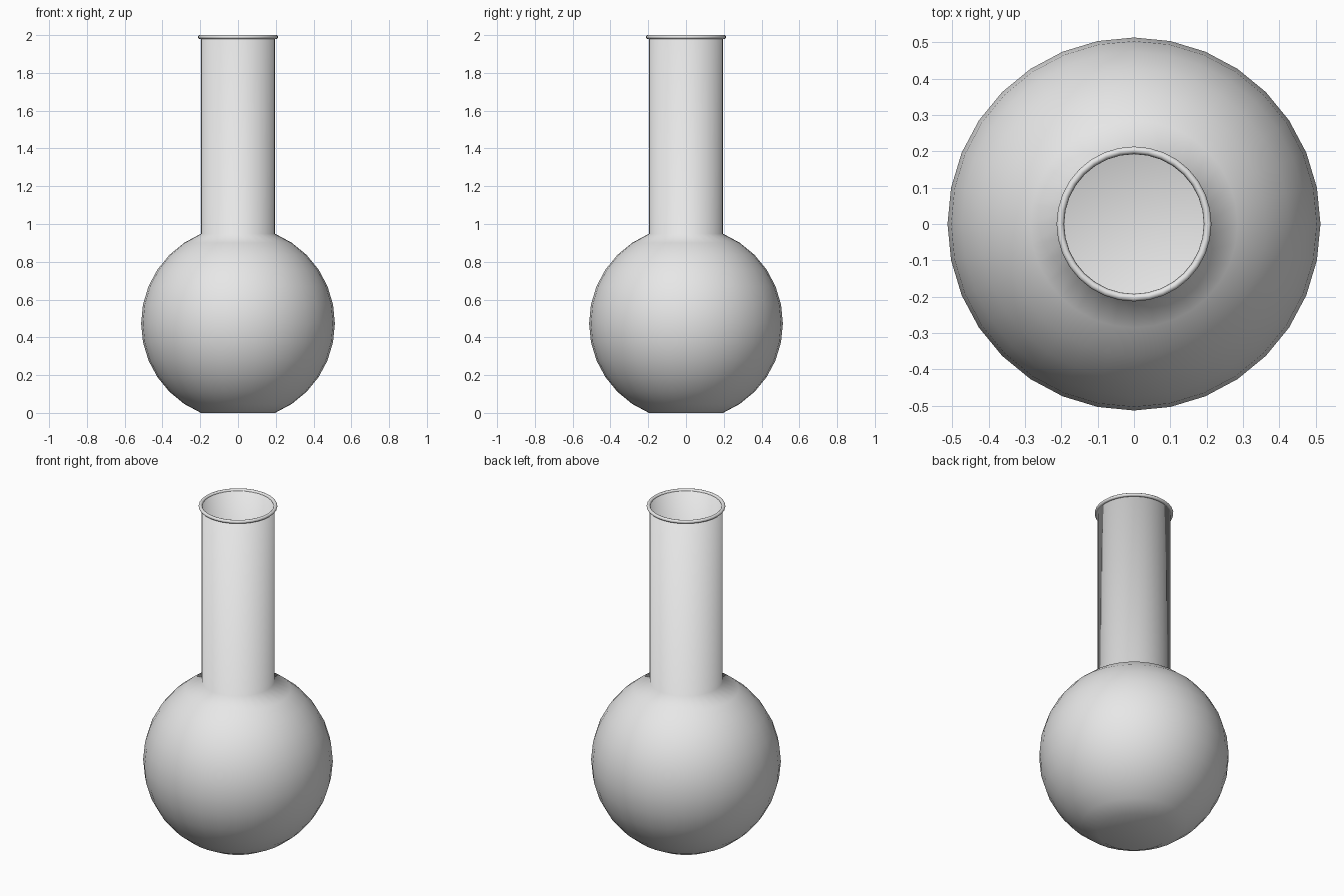
import bpy
import bmesh
from math import sin, cos, pi, radians

cube = bpy.data.objects.get("Cube")
if cube:
    bpy.data.objects.remove(cube)

SEGMENTS = 32
CENTRE_Z = 0.474

glass = bpy.data.materials.new("pale_grey")
glass.use_nodes = True
colour = (0.8, 0.8, 0.8, 1)
glass.diffuse_color = colour
glass.node_tree.nodes["Principled BSDF"].inputs["Base Color"].default_value = colour


def lathe(name, profile, closed=False):
    """Revolve (radius, z) points around z; an open profile gets end caps."""
    bm = bmesh.new()
    rings = []
    for r, z in profile:
        rings.append([bm.verts.new((r * sin(2 * pi * i / SEGMENTS),
                                    r * cos(2 * pi * i / SEGMENTS), z))
                      for i in range(SEGMENTS)])
    pairs = list(zip(rings, rings[1:]))
    if closed:
        pairs.append((rings[-1], rings[0]))
    else:
        bm.faces.new(rings[0])
        bm.faces.new(rings[-1])
    for low, high in pairs:
        for i in range(SEGMENTS):
            j = (i + 1) % SEGMENTS
            bm.faces.new((low[i], low[j], high[j], high[i]))
    bmesh.ops.recalc_face_normals(bm, faces=bm.faces)
    for face in bm.faces:
        face.smooth = True
    mesh = bpy.data.meshes.new(name)
    bm.to_mesh(mesh)
    bm.free()
    mesh.materials.append(glass)
    obj = bpy.data.objects.new(name, mesh)
    bpy.context.collection.objects.link(obj)
    return obj


def wall(radius, neck_radius, top):
    """Round bulb cut flat at the base, running up into a straight neck."""
    points = []
    for ring in range(2, 15):
        a = radians(11.25 * ring)
        points.append((radius * sin(a), CENTRE_Z - radius * cos(a)))
    points[-1] = (neck_radius, points[-1][1])
    points.append((neck_radius, top))
    return points


# Thin-walled vessel: outer wall up, inner wall back down to the floor
outer = wall(0.513, 0.197, 1.99)
inner = wall(0.505, 0.192, 1.99)
lathe("flask_body", outer + inner[::-1])

# Rolled lip around the mouth
lip = [(0.203 + 0.01 * cos(2 * pi * k / 12), 1.99 + 0.01 * sin(2 * pi * k / 12))
       for k in range(12)]
lathe("mouth_rim", lip, closed=True)
